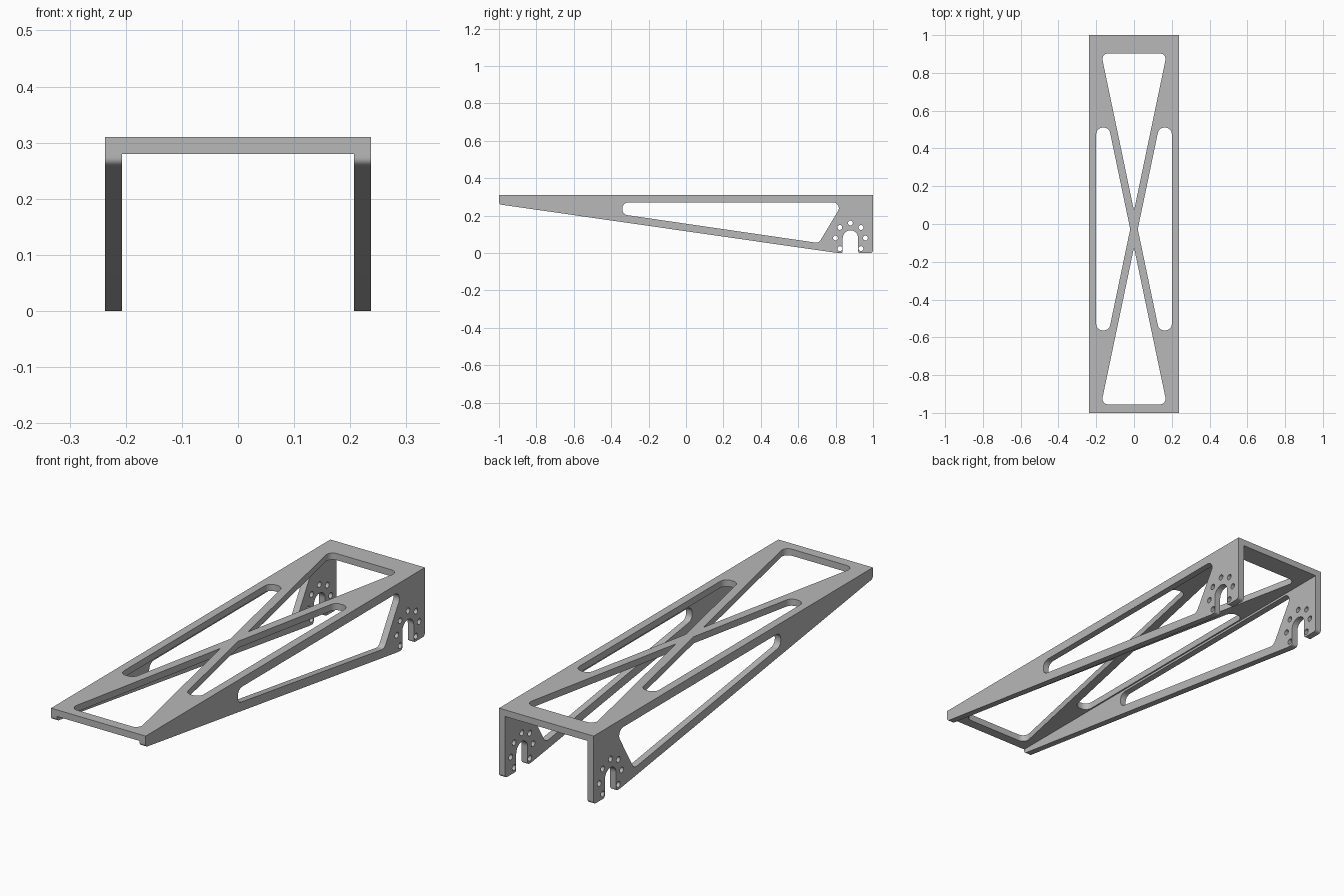
import bpy
import bmesh
from math import sin, cos, tan, pi, radians
from mathutils import Vector, Matrix

cube = bpy.data.objects.get("Cube")
if cube:
    bpy.data.objects.remove(cube, do_unlink=True)

WALL = 0.03          # sheet thickness
TOP = 0.31           # overall height
HALF_W = 0.237       # half of the overall width

metal = bpy.data.materials.new("light grey metal")
metal.use_nodes = True
GREY = (0.48, 0.48, 0.48, 1)
metal.diffuse_color = GREY
metal.node_tree.nodes["Principled BSDF"].inputs["Base Color"].default_value = GREY


def rounded(corners, steps=9):
    """Outline from (u, v, radius) corners, each rounded with a tangent arc."""
    out = []
    n = len(corners)
    for i, (u, v, r) in enumerate(corners):
        p = Vector((u, v))
        if r == 0:
            out.append(p)
            continue
        a = (Vector(corners[i - 1][:2]) - p).normalized()
        b = (Vector(corners[(i + 1) % n][:2]) - p).normalized()
        half = a.angle(b) / 2
        centre = p + (a + b).normalized() * (r / sin(half))
        start = p + a * (r / tan(half)) - centre
        end = p + b * (r / tan(half)) - centre
        sweep = start.angle_signed(end)
        for k in range(steps + 1):
            t = -sweep * k / steps
            out.append(centre + Matrix.Rotation(t, 2) @ start)
    return out


def circle(u, v, r, n=20):
    return [Vector((u + r * cos(2 * pi * k / n), v + r * sin(2 * pi * k / n)))
            for k in range(n)]


def plate(name, outlines, matrix):
    """Sheet cut from a filled outline with holes, centred on its own plane."""
    curve = bpy.data.curves.new(name + " profile", "CURVE")
    curve.dimensions = "2D"
    curve.fill_mode = "BOTH"
    curve.extrude = WALL / 2
    for pts in outlines:
        spline = curve.splines.new("POLY")
        spline.points.add(len(pts) - 1)
        for sp, p in zip(spline.points, pts):
            sp.co = (p.x, p.y, 0, 1)
        spline.use_cyclic_u = True
    temp = bpy.data.objects.new(name + " profile", curve)
    bpy.context.collection.objects.link(temp)
    dg = bpy.context.evaluated_depsgraph_get()
    mesh = bpy.data.meshes.new_from_object(temp.evaluated_get(dg))
    bpy.data.objects.remove(temp, do_unlink=True)
    bpy.data.curves.remove(curve)

    bm = bmesh.new()
    bm.from_mesh(mesh)
    bmesh.ops.remove_doubles(bm, verts=bm.verts, dist=1e-5)
    bmesh.ops.transform(bm, matrix=matrix, verts=bm.verts)
    bmesh.ops.recalc_face_normals(bm, faces=bm.faces)
    bm.to_mesh(mesh)
    bm.free()
    mesh.name = name
    mesh.materials.clear()
    mesh.materials.append(metal)
    ob = bpy.data.objects.new(name, mesh)
    bpy.context.collection.objects.link(ob)
    bpy.ops.object.select_all(action="DESELECT")
    ob.select_set(True)
    bpy.context.view_layer.objects.active = ob
    bpy.ops.object.shade_smooth_by_angle(angle=radians(30))
    return ob


# Top plate: two triangular windows and two side slots leave an X brace
MID = -0.027
top_outlines = [rounded([(-HALF_W, -1, 0), (HALF_W, -1, 0), (HALF_W, 1, 0), (-HALF_W, 1, 0)])]
for apex, base in ((0.07, 0.903), (-0.124, -0.955)):
    top_outlines.append(rounded([(0, apex, 0), (0.174, base, 0.03), (-0.174, base, 0.03)]))
for s in (-1, 1):
    top_outlines.append(rounded([
        (s * 0.2, 0.51, 0.033), (s * 0.132, 0.51, 0.033), (s * 0.02, MID, 0),
        (s * 0.132, -0.563, 0.033), (s * 0.2, -0.563, 0.033)]))
plate("top_plate", top_outlines, Matrix.Translation((0, 0, TOP - WALL / 2)))

# Side plates: tapered web with a window, an open axle slot and a bolt circle
AXLE_Y, AXLE_Z, SLOT_R = 0.879, 0.08, 0.041
SIDE_TOP = TOP - WALL
side = rounded([(-1, SIDE_TOP, 0), (-1, 0.26, 0.015), (0.81, 0, 0.06),
                (AXLE_Y - SLOT_R, 0, 0.01)])
side += [Vector((AXLE_Y - SLOT_R * cos(pi * k / 20), AXLE_Z + SLOT_R * sin(pi * k / 20)))
         for k in range(21)]
side += rounded([(AXLE_Y + SLOT_R, AXLE_Z, 0), (AXLE_Y + SLOT_R, 0, 0.01),
                 (1, 0, 0.015), (1, SIDE_TOP, 0)])[1:]
# the slot's left edge is rounded against the open bottom
left_corner = rounded([(0.81, 0, 0), (AXLE_Y - SLOT_R, 0, 0.01), (AXLE_Y - SLOT_R, AXLE_Z, 0)])[1:-1]
side = (rounded([(-1, SIDE_TOP, 0), (-1, 0.26, 0.015), (0.81, 0, 0.06), (0.9, 0, 0)])[:-1]
        + left_corner + side[side.index(Vector((AXLE_Y - SLOT_R, AXLE_Z))):])

window = rounded([(-0.34, 0.27, 0.032), (-0.34, 0.206, 0.03),
                  (0.71, 0.053, 0.03), (0.84, 0.27, 0.03)])
bolts = [circle(AXLE_Y + 0.08 * cos(a), AXLE_Z + 0.08 * sin(a), 0.013)
         for a in (radians(45 * k) for k in range(-1, 6))]

# profile u, v become y, z and the sheet thickness runs along x
upright = Matrix(((0, 0, 1, 0), (1, 0, 0, 0), (0, 1, 0, 0), (0, 0, 0, 1)))
for name, s in (("left_side_plate", 1), ("right_side_plate", -1)):
    plate(name, [side, window] + bolts,
          Matrix.Translation((s * (HALF_W - WALL / 2), 0, 0)) @ upright)
